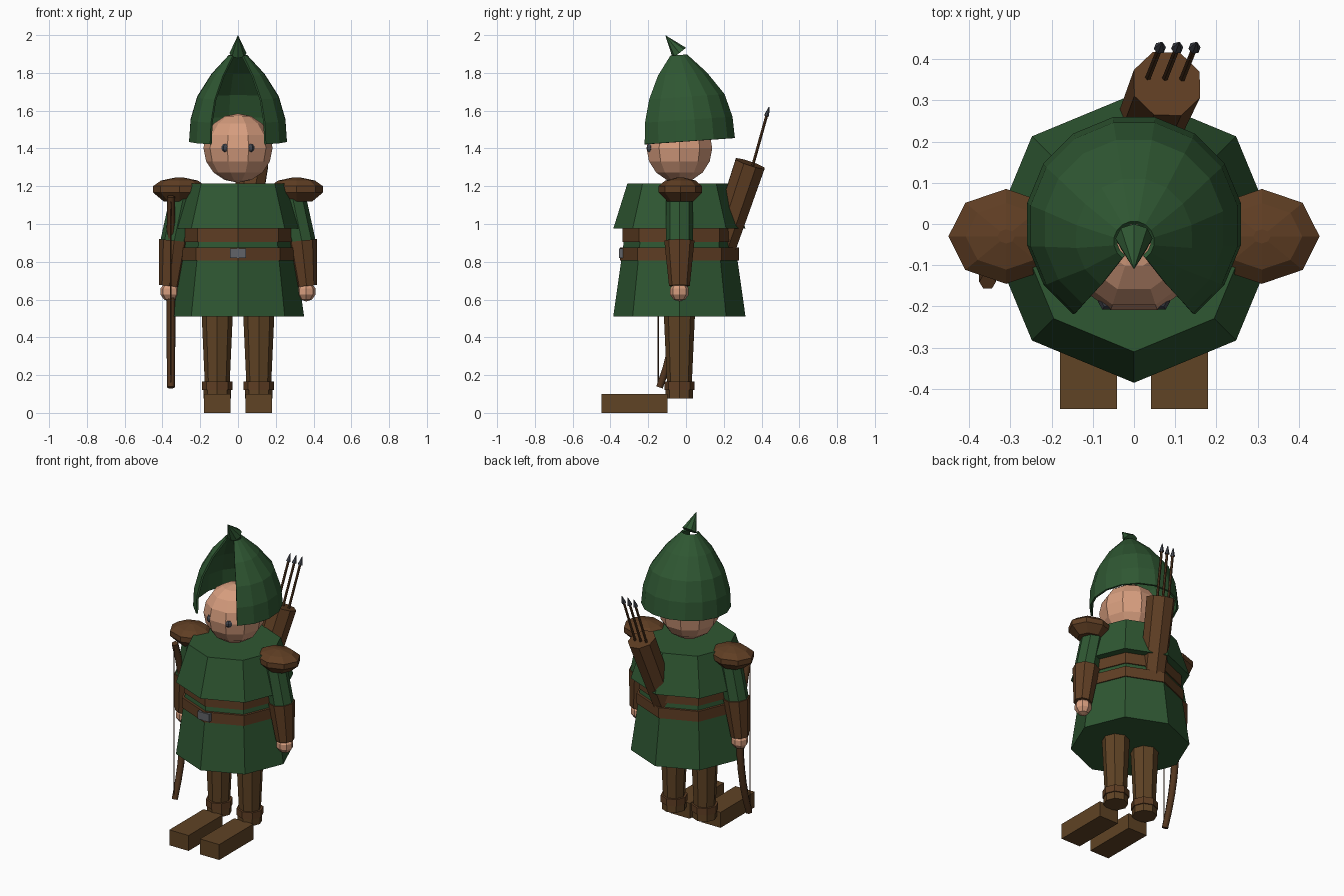
import bpy, bmesh, math
from mathutils import Vector, Matrix

if "Cube" in bpy.data.objects:
    bpy.data.objects.remove(bpy.data.objects["Cube"], do_unlink=True)


def material(name, r, g, b):
    m = bpy.data.materials.new(name)
    m.use_nodes = True
    m.diffuse_color = (r, g, b, 1)
    m.node_tree.nodes["Principled BSDF"].inputs["Base Color"].default_value = (r, g, b, 1)
    return m


GREEN = material("forest green cloth", 0.028, 0.095, 0.032)
LEATHER = material("reddish leather", 0.115, 0.048, 0.017)
BROWN = material("plain brown", 0.115, 0.056, 0.018)
WOOD = material("dark wood", 0.085, 0.036, 0.013)
SKIN = material("skin", 0.68, 0.34, 0.21)
SLATE = material("dark slate", 0.055, 0.06, 0.075)
STEEL = material("grey steel", 0.12, 0.125, 0.14)
CY = -0.035  # depth of the body axis


def finish(bm, name, mat):
    bmesh.ops.recalc_face_normals(bm, faces=bm.faces[:])
    me = bpy.data.meshes.new(name)
    bm.to_mesh(me)
    bm.free()
    me.materials.append(mat)
    ob = bpy.data.objects.new(name, me)
    bpy.context.collection.objects.link(ob)
    return ob


def lathe(name, mat, profile, center, sides=8, sx=1, sy=1):
    """Closed stack of rings given as (radius, z), a corner facing front."""
    bm = bmesh.new()
    rings = []
    for r, z in profile:
        angles = [2 * math.pi * i / sides - math.pi / 2 for i in range(sides)]
        rings.append([bm.verts.new((center[0] + sx * r * math.cos(a),
                                    center[1] + sy * r * math.sin(a), z)) for a in angles])
    for lo, hi in zip(rings, rings[1:]):
        for i in range(sides):
            j = (i + 1) % sides
            bm.faces.new((lo[i], lo[j], hi[j], hi[i]))
    bm.faces.new(rings[0])
    bm.faces.new(rings[-1])
    return finish(bm, name, mat)


def limb(name, mat, a, b, r1, r2, sides=8):
    """Tapered cylinder from a to b."""
    a, b = Vector(a), Vector(b)
    d = b - a
    bm = bmesh.new()
    turn = d.to_track_quat("Z", "Y").to_matrix().to_4x4()
    bmesh.ops.create_cone(bm, cap_ends=True, segments=sides, radius1=r1, radius2=r2,
                          depth=d.length, matrix=Matrix.Translation((a + b) / 2) @ turn)
    return finish(bm, name, mat)


def ball(name, mat, center, r, segments=8, rings=6):
    bm = bmesh.new()
    place = Matrix.Translation(center) @ Matrix.Rotation(-math.pi / 2, 4, "Z")
    bmesh.ops.create_uvsphere(bm, u_segments=segments, v_segments=rings, radius=r, matrix=place)
    return finish(bm, name, mat)


def box(name, mat, center, size):
    bm = bmesh.new()
    bmesh.ops.create_cube(bm, size=1, matrix=Matrix.Translation(center) @ Matrix.Diagonal((*size, 1)))
    return finish(bm, name, mat)


# Tunic, shoulder cape, belts
axis = (0, CY)
lathe("tunic", GREEN, [(0.35, 0.51), (0.306, 0.82), (0.285, 0.98)], axis)
lathe("cape", GREEN, [(0.35, 0.975), (0.275, 1.215)], axis)
lathe("upper_belt", LEATHER, [(0.302, 0.905), (0.302, 0.976)], axis)
lathe("belt", LEATHER, [(0.315, 0.808), (0.315, 0.875)], axis)
box("buckle", STEEL, (0, -0.343, 0.846), (0.085, 0.025, 0.05))

# Head
ball("head", SKIN, (0, CY, 1.402), 0.183, 10, 8)

# Hood: open dome with a gap over the face, leaning forward towards the top
HOOD = [(0.258, 1.437, 0.0), (0.25, 1.55, -0.005), (0.215, 1.67, -0.012),
        (0.138, 1.79, -0.03), (0.045, 1.89, -0.042)]
bm = bmesh.new()
SIDES, GAP = 16, 3
rows = []
for r, z, cy in HOOD:
    row = []
    for i in range(SIDES - GAP + 1):
        a = -math.pi / 2 + (GAP / 2 + i) * 2 * math.pi / SIDES
        y = r * math.sin(a)
        row.append(bm.verts.new((r * math.cos(a), cy + y, z + 0.07 * y)))
    rows.append(row)
for lo, hi in zip(rows, rows[1:]):
    for i in range(len(lo) - 1):
        bm.faces.new((lo[i], lo[i + 1], hi[i + 1], hi[i]))
hood = finish(bm, "hood", GREEN)
shell = hood.modifiers.new("cloth", "SOLIDIFY")
shell.thickness = 0.012
shell.offset = 0
limb("hood_tip", GREEN, (0, -0.035, 1.905), (0, -0.11, 2.0), 0.045, 0, 8)

# Paired parts
for s, side in ((1, "left"), (-1, "right")):
    ball(side + "_eye", SLATE, (s * 0.065, -0.188, 1.403), 0.024, 6, 5)
    lathe(side + "_shoulder_pad", LEATHER,
          [(0.6, 1.12), (1, 1.167), (1, 1.2), (0.7, 1.23), (0.15, 1.246)],
          (s * 0.31, -0.03), 8, 0.14, 0.115)
    limb(side + "_sleeve", GREEN, (s * 0.285, CY, 1.16), (s * 0.34, CY, 0.9), 0.07, 0.072)
    limb(side + "_forearm", LEATHER, (s * 0.338, CY, 0.912), (s * 0.363, CY, 0.672), 0.08, 0.055)
    ball(side + "_hand", SKIN, (s * 0.361, CY, 0.642), 0.052, 8, 5)
    leg = (s * 0.11, CY)
    lathe(side + "_leg", BROWN, [(0.066, 0.16), (0.086, 0.6)], leg)
    lathe(side + "_boot_cuff", LEATHER, [(0.08, 0.122), (0.08, 0.166)], leg)
    lathe(side + "_ankle", BROWN, [(0.073, 0.077), (0.073, 0.123)], leg)
    box(side + "_foot", BROWN, (s * 0.11, -0.273, 0.05), (0.138, 0.35, 0.1))

# Bow: tapered arc held in the right hand, with its string
bow = bpy.data.curves.new("bow", "CURVE")
bow.dimensions = "3D"
bow.bevel_depth = 0.024
bow.bevel_resolution = 1
bow.use_fill_caps = True
spline = bow.splines.new("POLY")
STEPS = 10
spline.points.add(STEPS)
for i, p in enumerate(spline.points):
    t = 2 * i / STEPS - 1
    p.co = (-0.355, -0.045 - 0.095 * t * t, 0.64 + 0.505 * t, 1)
    p.radius = 1 - 0.15 * t * t
bow.materials.append(WOOD)
bpy.context.collection.objects.link(bpy.data.objects.new("bow", bow))
limb("bow_string", WOOD, (-0.355, -0.147, 0.14), (-0.355, -0.147, 1.14), 0.004, 0.004, 4)

# Quiver on the back, with three arrows
limb("quiver", LEATHER, (0.015, 0.185, 0.86), (0.08, 0.34, 1.32), 0.078, 0.087)
for i in range(3):
    base = Vector((0.03 + 0.042 * i, 0.345, 1.28))
    tip = base + Vector((0.038, 0.095, 0.34))
    neck = base.lerp(tip, 0.86)
    limb("arrow_shaft_%d" % (i + 1), WOOD, base, neck, 0.008, 0.008, 6)
    limb("arrow_head_%d" % (i + 1), SLATE, neck, tip, 0.015, 0.002, 6)
